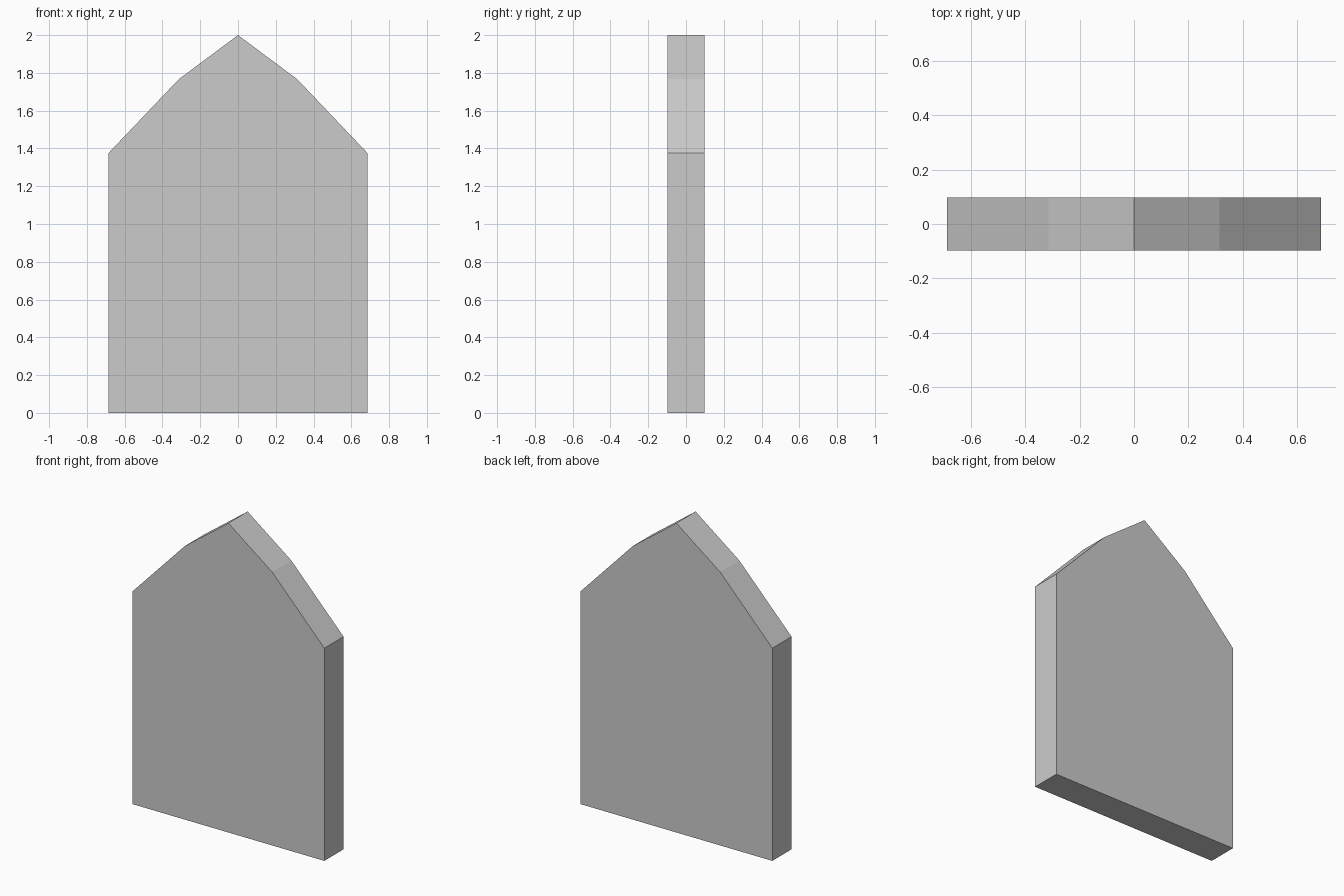
import bpy
import bmesh

if "Cube" in bpy.data.objects:
    bpy.data.objects.remove(bpy.data.objects["Cube"])

# Right half of the gabled outline (x, z), from the base up to the shoulder and kink
half = [(0.686, 0.0), (0.686, 1.375), (0.313, 1.767)]
peak = (0.0, 2.0)
outline = half + [peak] + [(-x, z) for x, z in reversed(half)]
depth = 0.196

# Gabled panel: the outline as a front face, extruded towards the back
bm = bmesh.new()
front = bm.faces.new([bm.verts.new((x, -depth / 2, z)) for x, z in outline])
ext = bmesh.ops.extrude_face_region(bm, geom=[front], use_keep_orig=True)
back_verts = [g for g in ext["geom"] if isinstance(g, bmesh.types.BMVert)]
bmesh.ops.translate(bm, verts=back_verts, vec=(0, depth, 0))
bmesh.ops.recalc_face_normals(bm, faces=bm.faces)

mesh = bpy.data.meshes.new("gabled_panel")
bm.to_mesh(mesh)
bm.free()
bpy.context.collection.objects.link(bpy.data.objects.new("gabled_panel", mesh))
